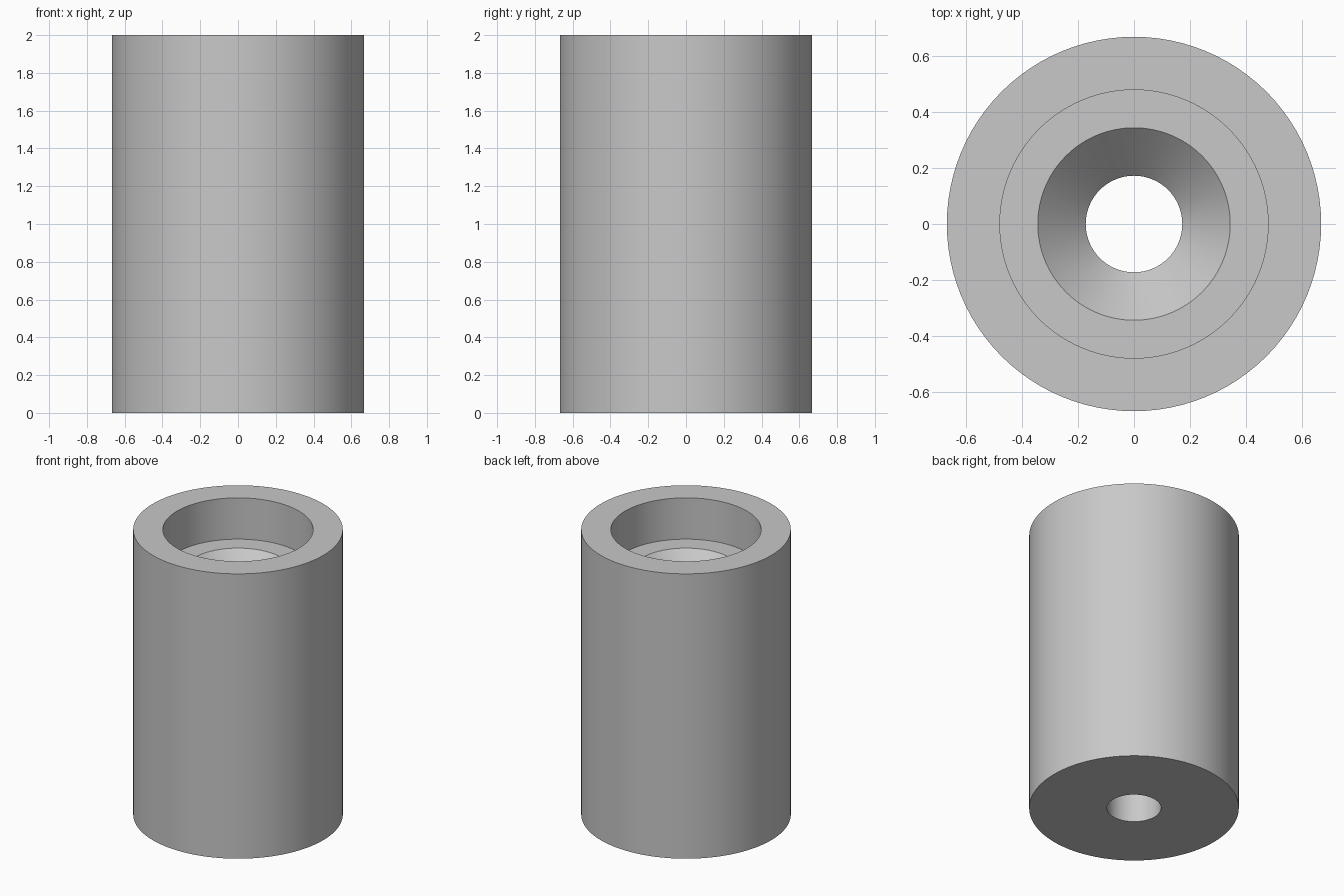
import bpy, bmesh, math

cube = bpy.data.objects.get("Cube")
if cube:
    bpy.data.objects.remove(cube, do_unlink=True)

# One plain grey for the whole part
GREY = (0.58, 0.58, 0.58, 1.0)
mat = bpy.data.materials.new("plain_grey")
mat.use_nodes = True
mat.diffuse_color = GREY
mat.node_tree.nodes["Principled BSDF"].inputs["Base Color"].default_value = GREY

# Sleeve dimensions
HEIGHT = 2.0
OUTER = 0.667
RECESS = 0.478
SINK = 0.343
BORE = 0.172
RECESS_FLOOR = HEIGHT - 0.29
SINK_END = RECESS_FLOOR - (SINK - BORE)   # 45 degree countersink

# Closed half section: outer wall, recess, countersink, bore
section = [
    (OUTER, 0), (OUTER, HEIGHT),
    (RECESS, HEIGHT), (RECESS, RECESS_FLOOR),
    (SINK, RECESS_FLOOR), (BORE, SINK_END), (BORE, 0),
]


def lathe(name, profile, steps):
    """Spin a closed (radius, z) profile around the z axis."""
    bm = bmesh.new()
    verts = [bm.verts.new((r, 0, z)) for r, z in profile]
    edges = [bm.edges.new((v, verts[i - 1])) for i, v in enumerate(verts)]
    bmesh.ops.spin(bm, geom=verts + edges, cent=(0, 0, 0), axis=(0, 0, 1),
                   angle=math.tau, steps=steps)
    bmesh.ops.remove_doubles(bm, verts=bm.verts, dist=0.0001)
    bmesh.ops.recalc_face_normals(bm, faces=bm.faces)
    mesh = bpy.data.meshes.new(name)
    bm.to_mesh(mesh)
    bm.free()
    mesh.materials.append(mat)
    obj = bpy.data.objects.new(name, mesh)
    bpy.context.collection.objects.link(obj)
    return obj


sleeve = lathe("countersunk_sleeve", section, 96)

# Smooth walls with crisp rims
bpy.ops.object.select_all(action="DESELECT")
sleeve.select_set(True)
bpy.context.view_layer.objects.active = sleeve
bpy.ops.object.shade_smooth_by_angle(angle=math.radians(30))
